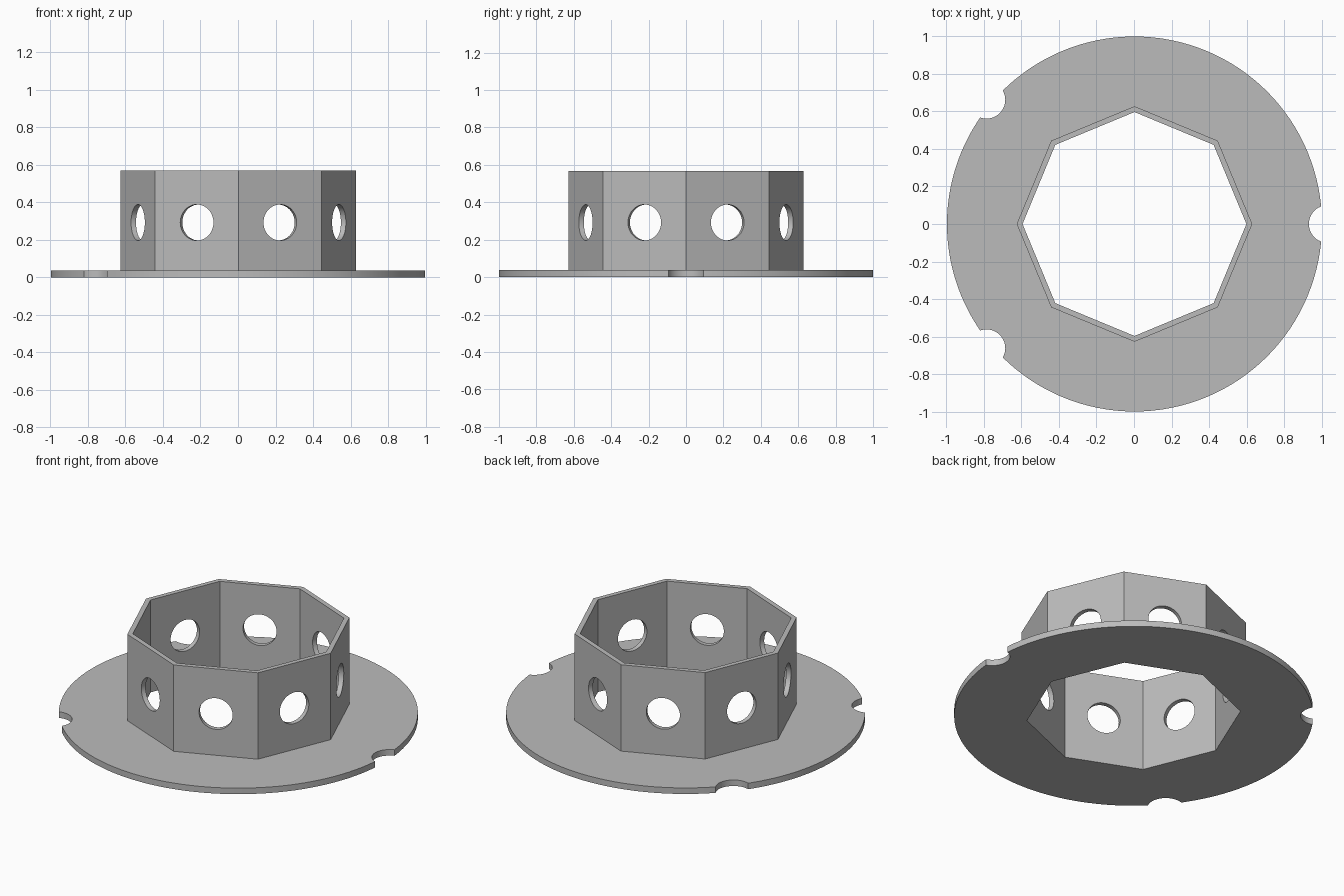
import bpy
from math import radians, pi, cos, sin

cube = bpy.data.objects.get("Cube")
if cube:
    bpy.data.objects.remove(cube, do_unlink=True)

SHIFT = 0.0025          # the notched rim is slightly short on +x
PLATE, TOP = 0.037, 0.568
OUTER, INNER = 0.628, 0.597

grey = bpy.data.materials.new("plain_grey")
grey.use_nodes = True
colour = (0.5, 0.5, 0.5, 1)
grey.diffuse_color = colour
grey.node_tree.nodes["Principled BSDF"].inputs["Base Color"].default_value = colour


def cylinder(name, sides, radius, depth, location, rotation=(0, 0, 0)):
    bpy.ops.mesh.primitive_cylinder_add(vertices=sides, radius=radius, depth=depth,
                                        location=location, rotation=rotation)
    obj = bpy.context.object
    obj.name = name
    obj.data.materials.append(grey)
    return obj


def combine(target, tool, operation):
    mod = target.modifiers.new(tool.name, "BOOLEAN")
    mod.operation, mod.solver, mod.object = operation, "EXACT", tool
    bpy.context.view_layer.objects.active = target
    bpy.ops.object.modifier_apply(modifier=mod.name)
    bpy.data.objects.remove(tool, do_unlink=True)


# Round base plate joined to an octagonal collar
body = cylinder("flanged_collar", 128, 1, PLATE, (SHIFT, 0, PLATE / 2))
combine(body, cylinder("collar", 8, OUTER, TOP - 0.01, (SHIFT, 0, (TOP + 0.01) / 2)), "UNION")

# Octagonal bore through collar and plate
combine(body, cylinder("bore", 8, INNER, 2, (SHIFT, 0, 0)), "DIFFERENCE")

# Round holes in opposite pairs of collar walls
for i in range(4):
    angle = pi / 8 + i * pi / 4
    combine(body, cylinder("wall_hole", 48, 0.096, 2, (SHIFT, 0, 0.292), (0, pi / 2, angle)),
            "DIFFERENCE")

# Three rounded notches in the rim
for degrees in (0, 140, 220):
    a = radians(degrees)
    spot = (SHIFT + 1.03 * cos(a), 1.03 * sin(a), 0)
    combine(body, cylinder("notch", 48, 0.1, 0.5, spot), "DIFFERENCE")

bpy.ops.object.select_all(action="DESELECT")
body.select_set(True)
bpy.context.view_layer.objects.active = body
bpy.ops.object.shade_smooth_by_angle(angle=radians(30))
